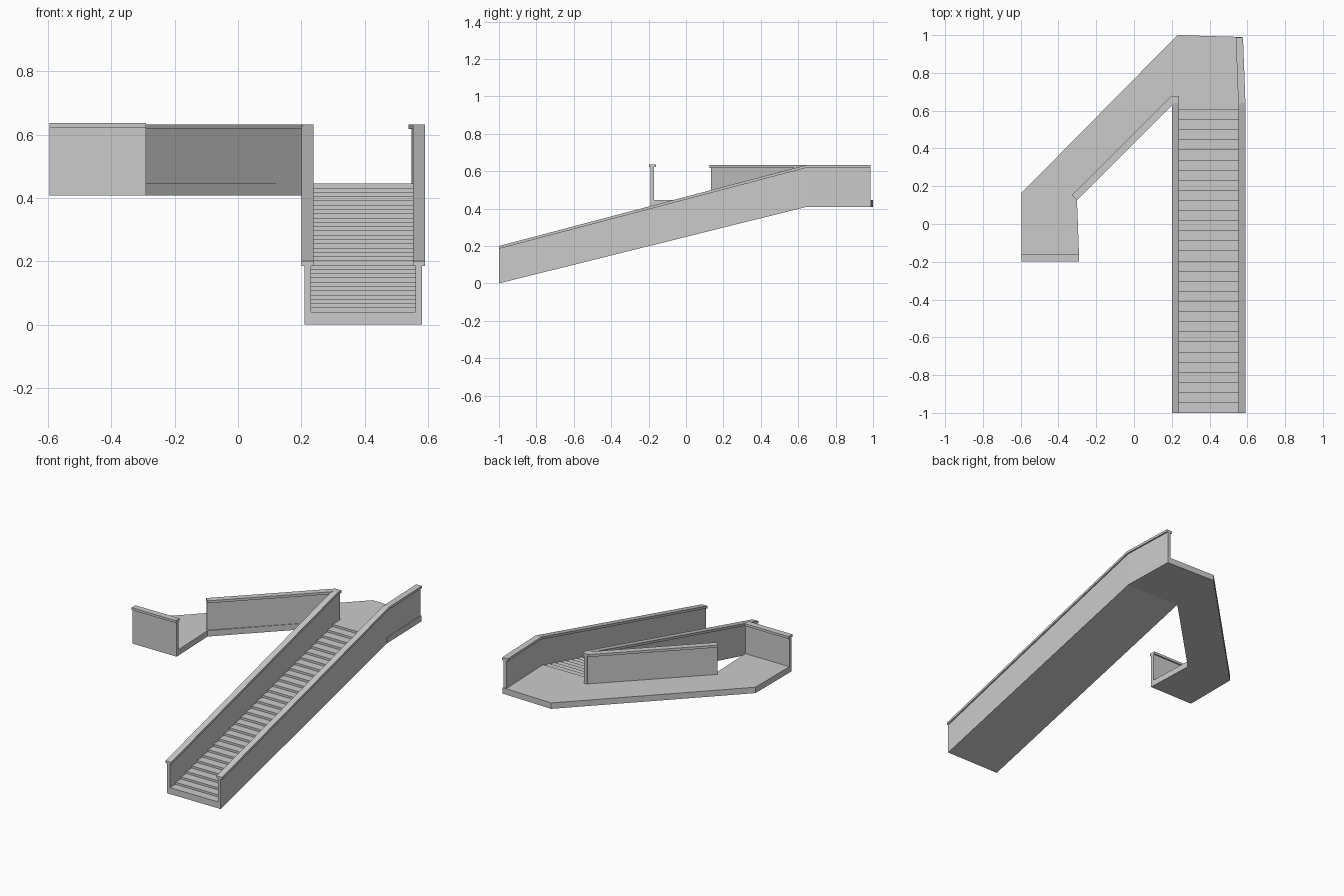
import bpy, bmesh
from mathutils import Vector

if "Cube" in bpy.data.objects:
    bpy.data.objects.remove(bpy.data.objects["Cube"])


def finish(name, bm):
    bmesh.ops.recalc_face_normals(bm, faces=bm.faces)
    mesh = bpy.data.meshes.new(name)
    bm.to_mesh(mesh)
    bm.free()
    obj = bpy.data.objects.new(name, mesh)
    bpy.context.collection.objects.link(obj)
    return obj


def prism(name, pts, offset):
    """Extrude a closed outline by an offset vector."""
    bm = bmesh.new()
    face = bm.faces.new([bm.verts.new(p) for p in pts])
    ext = bmesh.ops.extrude_face_region(bm, geom=[face])
    verts = [g for g in ext['geom'] if isinstance(g, bmesh.types.BMVert)]
    bmesh.ops.translate(bm, verts=verts, vec=offset)
    return finish(name, bm)


def strip(name, path, width):
    """Loft a rectangle along path points (x, y, z_low, z_high)."""
    bm = bmesh.new()
    rings = []
    for i, (x, y, lo, hi) in enumerate(path):
        a, b = path[max(i - 1, 0)], path[min(i + 1, len(path) - 1)]
        d = Vector((b[0] - a[0], b[1] - a[1])).normalized()
        n = Vector((-d.y, d.x)) * width / 2
        rings.append([bm.verts.new(v) for v in (
            (x + n.x, y + n.y, lo), (x - n.x, y - n.y, lo),
            (x - n.x, y - n.y, hi), (x + n.x, y + n.y, hi))])
    for r, s in zip(rings, rings[1:]):
        for k in range(4):
            bm.faces.new((r[k], r[(k + 1) % 4], s[(k + 1) % 4], s[k]))
    bm.faces.new(rings[0])
    bm.faces.new(rings[-1])
    return finish(name, bm)


def wall(name, path):
    """Thin parapet wall with a wider handrail on top."""
    strip(name + "_wall", [(x, y, lo, hi - CAP) for x, y, lo, hi in path], 0.02)
    strip(name + "_handrail", [(x, y, hi - CAP, hi) for x, y, lo, hi in path], 0.038)


CAP = 0.015
BASE, FLOOR, TOP = 0.408, 0.445, 0.632
KNEE = 0.64

# Stair flight: stepped top, sloping flat underside
steps, y0, y1, z0 = 30, -1.0, 0.605, 0.04
run, rise = (y1 - y0) / steps, (FLOOR - z0) / steps
profile = [(0.215, y0, 0)]
for i in range(steps):
    z = z0 + i * rise
    profile += [(0.215, y0 + i * run, z), (0.215, y0 + (i + 1) * run, z)]
profile += [(0.215, y1, FLOOR), (0.215, KNEE, FLOOR), (0.215, KNEE, BASE)]
prism("stair_flight", profile, (0.36, 0, 0))

# Angled landing deck
deck = [(0.582, KNEE), (0.572, 0.99), (0.23, 1.0), (-0.595, 0.165),
        (-0.595, -0.19), (-0.29, -0.19), (-0.302, 0.13), (0.205, KNEE)]
prism("landing_deck", [(x, y, BASE) for x, y in deck], (0, 0, FLOOR - BASE))

# Parapet walls with handrails
wall("right", [(0.571, -1, 0, 0.2), (0.571, KNEE, BASE, TOP), (0.558, 0.987, BASE, TOP)])
wall("left", [(0.22, -1, 0, 0.2), (0.22, KNEE, BASE, TOP), (0.22, 0.678, BASE, TOP)])
wall("inner_diagonal", [(-0.315, 0.14, BASE, TOP), (0.214, 0.667, BASE, TOP)])
wall("end", [(-0.595, -0.18, BASE, TOP + 0.004), (-0.29, -0.18, BASE, TOP + 0.004)])
